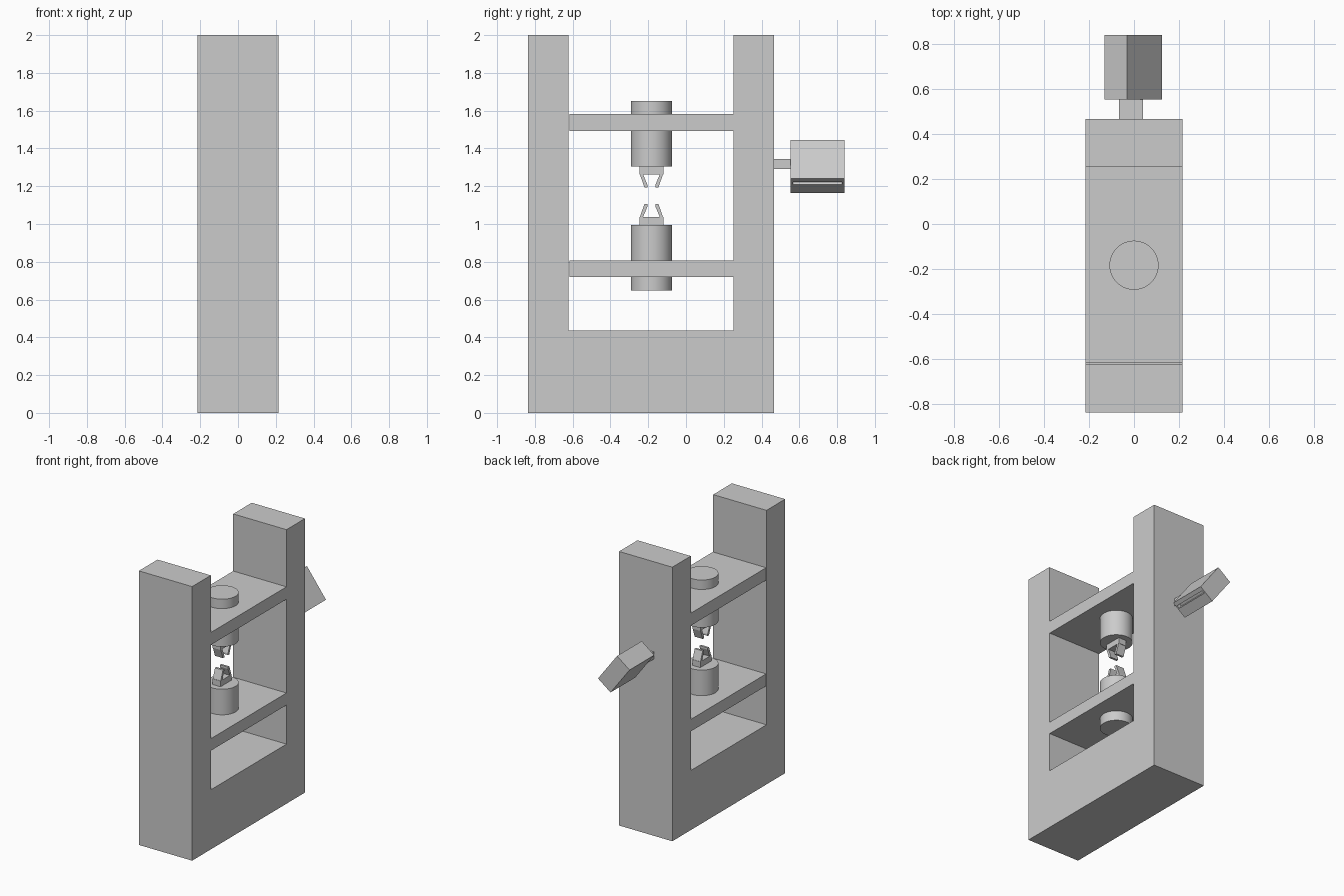
import bpy, bmesh
from mathutils import Vector

if "Cube" in bpy.data.objects:
    bpy.data.objects.remove(bpy.data.objects["Cube"])

CY = -0.183          # y of the vertical test axis
W = 0.215            # half width of the frame


def finish(name, bm):
    bmesh.ops.recalc_face_normals(bm, faces=bm.faces[:])
    mesh = bpy.data.meshes.new(name)
    bm.to_mesh(mesh)
    bm.free()
    ob = bpy.data.objects.new(name, mesh)
    bpy.context.collection.objects.link(ob)
    return ob


def prism(name, points, span):
    """Extrude a closed 3D outline along the vector span."""
    bm = bmesh.new()
    face = bm.faces.new([bm.verts.new(p) for p in points])
    ext = bmesh.ops.extrude_face_region(bm, geom=[face])
    verts = [v for v in ext["geom"] if isinstance(v, bmesh.types.BMVert)]
    bmesh.ops.translate(bm, verts=verts, vec=Vector(span))
    return finish(name, bm)


def box(name, x, y, z):
    pts = [(x[0], y[0], z[0]), (x[0], y[1], z[0]), (x[0], y[1], z[1]), (x[0], y[0], z[1])]
    return prism(name, pts, (x[1] - x[0], 0, 0))


def cylinder(name, radius, z):
    bpy.ops.mesh.primitive_cylinder_add(vertices=64, radius=radius, depth=z[1] - z[0],
                                        location=(0, CY, (z[0] + z[1]) / 2))
    ob = bpy.context.object
    ob.name = name
    bpy.ops.object.shade_smooth_by_angle()
    return ob


# U-shaped frame: base with two columns
outline = [(-0.836, 0), (0.465, 0), (0.465, 2), (0.252, 2),
           (0.252, 0.435), (-0.621, 0.435), (-0.621, 2), (-0.836, 2)]
prism("frame", [(-W, y, z) for y, z in outline], (2 * W, 0, 0))

# Crossheads
box("lower_crosshead", (-W, W), (-0.617, 0.252), (0.72, 0.808))
box("upper_crosshead", (-W, W), (-0.617, 0.252), (1.492, 1.583))

# Pistons with grips facing each other; d is the grip direction
for side, z, d in (("lower", (0.648, 0.995), 1), ("upper", (1.305, 1.652), -1)):
    cylinder(side + "_piston", 0.109, z)
    z0 = z[1] if d > 0 else z[0]
    hx = 0.032
    box(side + "_grip_block", (-hx, hx), (CY - 0.064, CY + 0.064), sorted((z0, z0 + d * 0.042)))
    finger = [(0.062, 0.04), (0.037, 0.111), (0.021, 0.111), (0.021, 0.098), (0.045, 0.04)]
    for label, s in (("front", -1), ("back", 1)):
        prism(f"{side}_{label}_finger",
              [(-hx, CY + s * y, z0 + d * h) for y, h in finger], (2 * hx, 0, 0))

# Tilted control console on a short arm
box("console_arm", (-0.067, 0.04), (0.46, 0.57), (1.29, 1.343))
top = Vector((-0.03, 0, 1.445))
a = Vector((0.6, 0, -0.8))       # down the screen face
b = Vector((-0.8, 0, -0.6))      # through the thickness


def console_pt(u, v, y):
    return top + a * u + b * v + Vector((0, y, 0))


def console_slab(name, u, v, y):
    pts = [console_pt(p, q, y[0]) for p, q in
           ((u[0], v[0]), (u[1], v[0]), (u[1], v[1]), (u[0], v[1]))]
    return prism(name, pts, (0, y[1] - y[0], 0))


console = console_slab("console", (0, 0.256), (0, 0.126), (0.553, 0.838))
cutter = console_slab("slot_cutter", (0.226, 0.28), (0.03, 0.052), (0.566, 0.825))
cutter.hide_render = True
cutter.hide_set(True)
mod = console.modifiers.new("slot", "BOOLEAN")
mod.operation = "DIFFERENCE"
mod.solver = "EXACT"
mod.object = cutter
